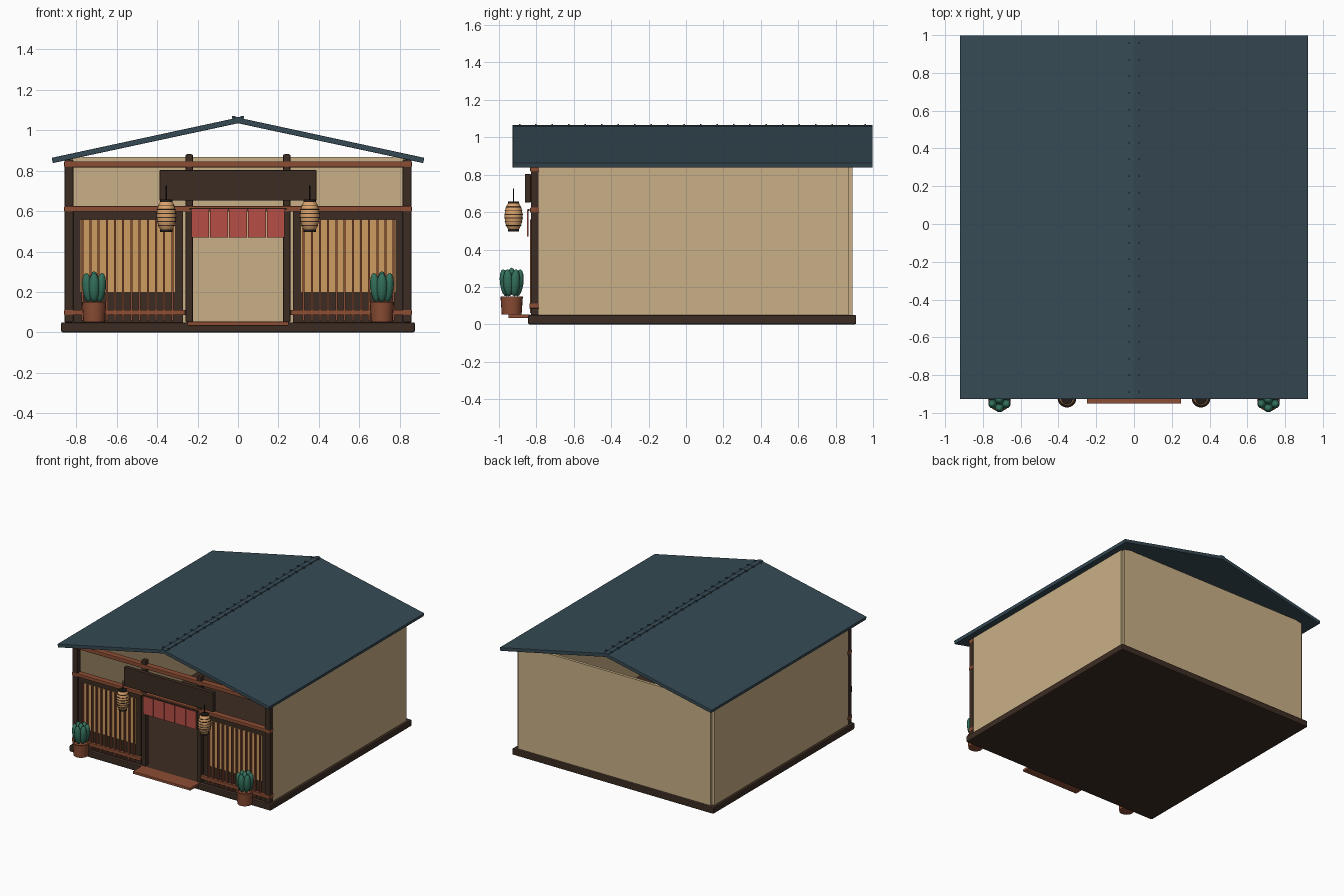
import bpy, bmesh, math
from mathutils import Vector, Matrix

cube = bpy.data.objects.get("Cube")
if cube:
    bpy.data.objects.remove(cube, do_unlink=True)


def make_material(name, hex_colour):
    channels = [int(hex_colour[i:i + 2], 16) / 255 for i in (0, 2, 4)]
    linear = [c / 12.92 if c < 0.04045 else ((c + 0.055) / 1.055) ** 2.4 for c in channels]
    mat = bpy.data.materials.new(name)
    mat.use_nodes = True
    mat.diffuse_color = (*linear, 1)
    bsdf = next(n for n in mat.node_tree.nodes if n.type == 'BSDF_PRINCIPLED')
    bsdf.inputs["Base Color"].default_value = (*linear, 1)
    bsdf.inputs["Roughness"].default_value = 0.8
    return mat


SLATE = make_material("slate blue roof", "364a54")
DARK = make_material("dark timber", "3c2c23")
RED_WOOD = make_material("reddish timber", "8b4d34")
SAND = make_material("sand plaster", "c9b086")
PAPER = make_material("warm paper", "cf9e62")
CLOTH = make_material("red cloth", "b64f45")
GLOW = make_material("lantern paper", "d9a26b")
LEAF = make_material("leaf green", "33705c")
BLACK = make_material("black metal", "211c18")


def finish(bm, name, mat, bevel=0, smooth=False):
    bmesh.ops.recalc_face_normals(bm, faces=bm.faces)
    mesh = bpy.data.meshes.new(name)
    bm.to_mesh(mesh)
    bm.free()
    mesh.materials.append(mat)
    obj = bpy.data.objects.new(name, mesh)
    bpy.context.collection.objects.link(obj)
    if bevel:
        mod = obj.modifiers.new("soft edges", 'BEVEL')
        mod.width = bevel
        mod.segments = 2
    if smooth:
        bpy.ops.object.select_all(action='DESELECT')
        obj.select_set(True)
        bpy.context.view_layer.objects.active = obj
        bpy.ops.object.shade_smooth_by_angle(angle=math.radians(40))
    return obj


def add_box(bm, x, y, z):
    """Box from (low, high) ranges on each axis."""
    size = [abs(b - a) for a, b in (x, y, z)]
    mid = Vector([(a + b) / 2 for a, b in (x, y, z)])
    bmesh.ops.create_cube(bm, size=1, matrix=Matrix.Translation(mid) @ Matrix.Diagonal((*size, 1)))


def box(name, mat, x, y, z, bevel=0):
    bm = bmesh.new()
    add_box(bm, x, y, z)
    return finish(bm, name, mat, bevel)


def extrude_y(name, mat, profile, y0, y1, bevel=0):
    """Extrude an x-z outline along y."""
    bm = bmesh.new()
    face = bm.faces.new([bm.verts.new((x, y0, z)) for x, z in profile])
    out = bmesh.ops.extrude_face_region(bm, geom=[face])
    moved = [v for v in out["geom"] if isinstance(v, bmesh.types.BMVert)]
    bmesh.ops.translate(bm, verts=moved, vec=(0, y1 - y0, 0))
    return finish(bm, name, mat, bevel)


def lathe(name, mat, profile, centre, sides=20):
    """Spin a (radius, height) profile around a vertical axis."""
    bm = bmesh.new()
    rings = [[bm.verts.new((centre[0] + r * math.cos(2 * math.pi * i / sides),
                            centre[1] + r * math.sin(2 * math.pi * i / sides), z))
              for i in range(sides)] for r, z in profile]
    for low, high in zip(rings, rings[1:]):
        for i in range(sides):
            j = (i + 1) % sides
            bm.faces.new((low[i], low[j], high[j], high[i]))
    bm.faces.new(rings[0])
    bm.faces.new(rings[-1])
    return finish(bm, name, mat, smooth=True)


# Base and plaster walls (front and gables stay open)
box("base", DARK, (-0.875, 0.875), (-0.845, 0.91), (0, 0.05), 0.008)
box("back_wall", SAND, (-0.835, 0.835), (0.868, 0.89), (0.05, 0.868))
box("front_step", RED_WOOD, (-0.25, 0.25), (-0.95, -0.83), (0.033, 0.053), 0.003)

# Roof: one folded slab
extrude_y("roof", SLATE, [(-0.922, 0.864), (0, 1.063), (0.922, 0.864),
                          (0.916, 0.838), (0, 1.035), (-0.916, 0.838)], -0.927, 0.998, 0.003)
extrude_y("ridge_cap", SLATE, [(-0.02, 1.056), (-0.02, 1.063), (0, 1.067),
                               (0.02, 1.063), (0.02, 1.056)], -0.927, 0.998)
bm = bmesh.new()
for i in range(22):
    y = -0.89 + 0.088 * i
    for s in (-1, 1):
        add_box(bm, (s * 0.012, s * 0.03), (y - 0.004, y + 0.004), (1.058, 1.07))
finish(bm, "ridge_studs", SLATE)

# Full-width front beams
for name, z in (("upper_beam", (0.817, 0.847)), ("middle_beam", (0.598, 0.625))):
    box(name, RED_WOOD, (-0.86, 0.86), (-0.833, -0.785), z, 0.004)

# Sign board
box("sign_board", DARK, (-0.388, 0.388), (-0.862, -0.83), (0.652, 0.803), 0.003)

# Door curtain strips
for i in range(5):
    x = -0.231 + i * 0.0935
    box(f"curtain_strip_{i + 1}", CLOTH, (x, x + 0.088), (-0.85, -0.842), (0.47, 0.61))
box("curtain_rod", DARK, (-0.24, 0.24), (-0.848, -0.836), (0.606, 0.616))

for s, side in ((1, "left"), (-1, "right")):
    box(side + "_wall", SAND, (s * 0.832, s * 0.855), (-0.81, 0.87), (0.05, 0.864))
    box(side + "_corner_post", DARK, (s * 0.815, s * 0.858), (-0.83, -0.787), (0.05, 0.855), 0.004)
    box(side + "_door_post", DARK, (s * 0.222, s * 0.26), (-0.83, -0.79), (0.05, 0.882), 0.008)

    # Screen panel with paper and slats
    box(side + "_screen_frame", DARK, (s * 0.272, s * 0.816), (-0.815, -0.795), (0.05, 0.6))
    box(side + "_screen_paper", PAPER, (s * 0.312, s * 0.78), (-0.819, -0.791), (0.2, 0.557))
    bm = bmesh.new()
    for i in range(12):
        x = s * (0.325 + 0.0405 * i)
        add_box(bm, (x - 0.005, x + 0.005), (-0.835, -0.818), (0.06, 0.56))
    finish(bm, side + "_screen_slats", RED_WOOD)
    box(side + "_lower_rail", RED_WOOD, (s * 0.26, s * 0.86), (-0.838, -0.785), (0.085, 0.112), 0.004)

    # Paper lantern
    spot = (s * 0.355, -0.922)
    body = []
    for i in range(13):
        t = i / 12
        body.append((0.03 + 0.018 * math.sin(math.pi * t) ** 0.7, 0.51 + 0.136 * t))
    lathe(side + "_lantern", GLOW, body, spot)
    for i in range(1, 7):
        t = i / 7
        r, z = 0.032 + 0.018 * math.sin(math.pi * t) ** 0.7, 0.51 + 0.136 * t
        lathe(f"{side}_lantern_hoop_{i}", DARK, [(r - 0.006, z - 0.003), (r, z - 0.002),
                                                 (r, z + 0.002), (r - 0.006, z + 0.003)], spot)
    for name, low in (("bottom", 0.497), ("top", 0.643)):
        lathe(f"{side}_lantern_{name}_cap", BLACK, [(0.03, low), (0.03, low + 0.014)], spot)
    lathe(side + "_lantern_cord", BLACK, [(0.003, 0.65), (0.003, 0.727)], spot, 8)

    # Potted plant
    px, py = s * 0.712, -0.932
    lathe(side + "_pot", RED_WOOD, [(0.053, 0.052), (0.06, 0.15), (0.05, 0.15), (0.049, 0.138)], (px, py))
    bm = bmesh.new()
    for i in range(7):
        ring = 0.038 if i else 0
        angle = math.pi / 3 * i + math.pi / 6
        place = Matrix.Translation((px + ring * math.cos(angle), py + ring * math.sin(angle),
                                    0.222 if i else 0.23))
        lean = Matrix.Rotation(angle, 4, 'Z') @ Matrix.Rotation(0.12 if i else 0, 4, 'Y')
        bmesh.ops.create_uvsphere(bm, u_segments=12, v_segments=8, radius=1,
                                  matrix=place @ lean @ Matrix.Diagonal((0.025, 0.027, 0.073, 1)))
    finish(bm, side + "_plant_leaves", LEAF, smooth=True)
